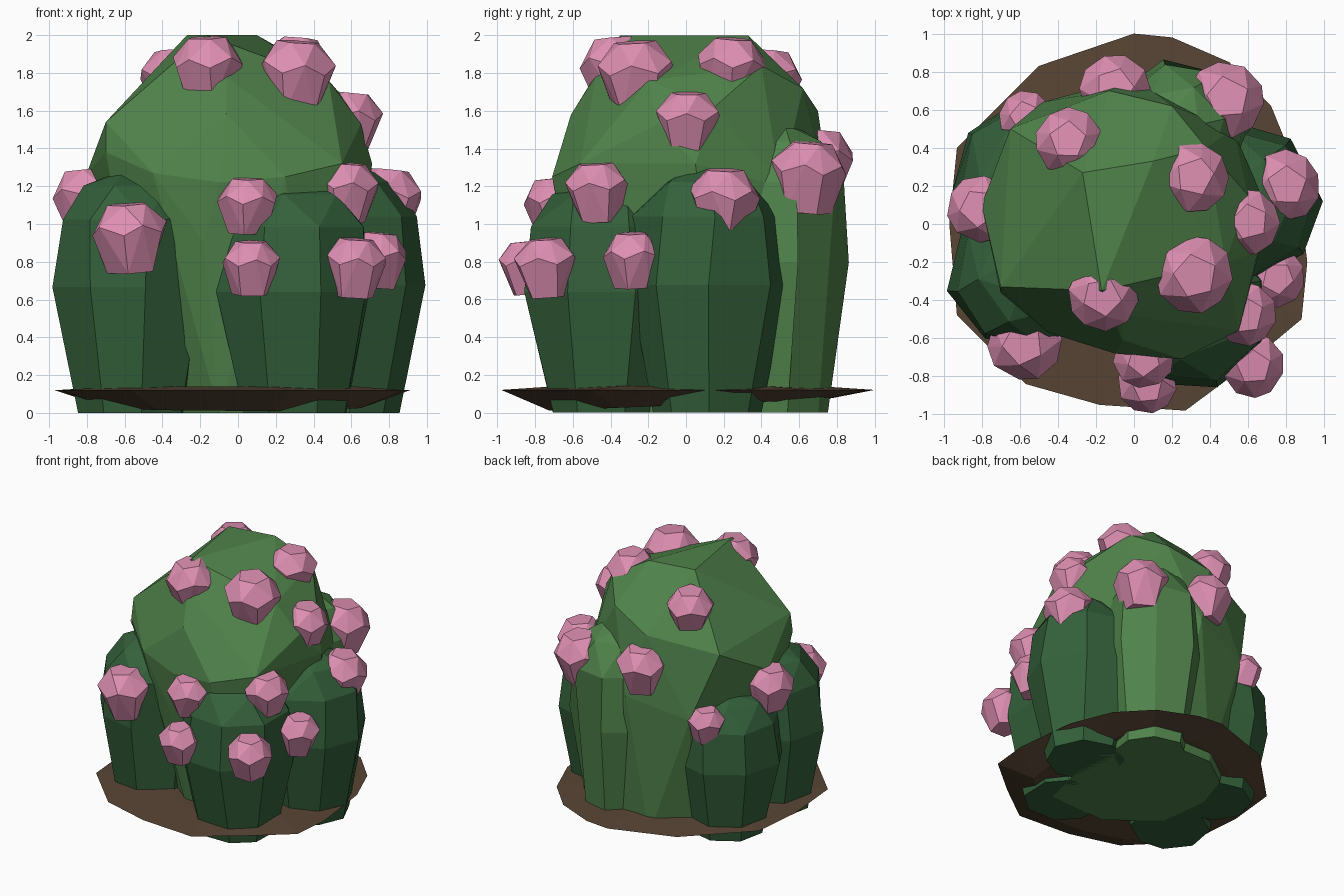
import bpy, bmesh, math, random
from mathutils import Vector, Matrix

random.seed(4)
if "Cube" in bpy.data.objects:
    bpy.data.objects.remove(bpy.data.objects["Cube"], do_unlink=True)


def material(name, r, g, b):
    m = bpy.data.materials.new(name)
    m.use_nodes = True
    m.diffuse_color = (r, g, b, 1)
    m.node_tree.nodes["Principled BSDF"].inputs["Base Color"].default_value = (r, g, b, 1)
    return m


LIGHT = material("light green", 0.080, 0.225, 0.070)
DARK = material("dark green", 0.034, 0.117, 0.043)
PINK = material("blossom pink", 0.73, 0.275, 0.445)
SOIL = material("soil brown", 0.097, 0.060, 0.035)


def hull(name, points, mat, merge=12):
    """Flat-faced convex solid around the points, with near-flat faces merged."""
    bm = bmesh.new()
    for p in points:
        bm.verts.new(p)
    out = bmesh.ops.convex_hull(bm, input=bm.verts)
    loose = {g for g in out["geom_interior"] + out["geom_unused"]
             if isinstance(g, bmesh.types.BMVert)}
    bmesh.ops.delete(bm, geom=list(loose), context="VERTS")
    bmesh.ops.dissolve_limit(bm, angle_limit=math.radians(merge),
                             verts=bm.verts, edges=bm.edges)
    bmesh.ops.recalc_face_normals(bm, faces=bm.faces)
    me = bpy.data.meshes.new(name)
    bm.to_mesh(me)
    bm.free()
    me.materials.append(mat)
    ob = bpy.data.objects.new(name, me)
    bpy.context.collection.objects.link(ob)
    return ob


def ring(n, radius, z, turn=0.0, jitter=0.0):
    pts = []
    for i in range(n):
        a = turn + math.tau * (i + random.uniform(-jitter, jitter)) / n
        r = radius * (1 + random.uniform(-jitter, jitter) * 0.4)
        pts.append(Vector((r * math.cos(a), r * math.sin(a), z)))
    return pts


def lobe(name, x, y, radius, height, mat):
    """Upright rounded stem, widest in the middle, with a faceted cap."""
    turn = random.uniform(0, 1)
    pts = []
    for zf, rf in ((0, 0.69), (0.52, 1.0), (0.8, 0.92)):
        pts += ring(8, radius * rf, height * zf, turn, 0.08)
    pts += ring(6, radius * 0.62, height * 0.94, turn, 0.12)
    pts += ring(3, radius * 0.25, height, turn, 0.1)
    return hull(name, [p + Vector((x, y, 0)) for p in pts], mat)


def blossom(name, x, y, z, r):
    """Faceted bud, narrow at its flat base."""
    turn = random.uniform(0, math.tau)
    pts = ring(5, r * 0.66, -r * 0.92, turn, 0.06)
    pts += ring(5, r, r * 0.12, turn, 0.06)
    pts += ring(5, r * 0.98, r * 0.36, turn + math.pi / 5, 0.06)
    pts += ring(5, r * 0.55, r * 0.88, turn, 0.08)
    lean = Matrix.Rotation(0.1, 3, Vector((-y, x, 0)))
    return hull(name, [lean @ p + Vector((x, y, z)) for p in pts], PINK, 8)


# Large central stem, reaching the ground at the back
hull("main_stem", [
    (-0.27, 0.27, 2), (0.1, 0.33, 2), (-0.17, -0.35, 2),
    (0.38, 0.4, 1.84), (0.2, 0.62, 1.72), (-0.13, 0.7, 1.6), (-0.65, 0.5, 1.5),
    (-0.7, -0.33, 1.54), (-0.06, -0.48, 1.78), (-0.06, -0.61, 1.58),
    (0.48, -0.2, 1.76), (0.6, 0.15, 1.62), (0.65, -0.15, 1.53),
    (-0.7, -0.36, 1.38), (-0.45, -0.57, 1.27), (-0.1, -0.68, 1.22), (0.25, -0.71, 1.25),
    (0.55, -0.56, 1.32), (0.71, 0.05, 1.32), (0.52, 0.5, 1.2), (0, 0.77, 1.1),
    (-0.48, 0.64, 0.98), (-0.8, 0.1, 1.27), (-0.18, -0.62, 0.9), (0.3, -0.6, 0.8),
    (-0.45, -0.2, 0), (-0.1, -0.48, 0), (0.4, -0.45, 0), (0.55, 0.2, 0),
    (0.2, 0.68, 0), (-0.15, 0.68, 0), (-0.4, 0.5, 0), (-0.5, 0.2, 0)], LIGHT, 6)

# Back stem shares the light colour
lobe("back_stem", 0.25, 0.49, 0.38, 1.53, LIGHT)

# Dark side stems
for name, x, y, r, h in (
        ("right_front_stem", -0.56, -0.26, 0.42, 1.28),
        ("right_back_stem", -0.55, 0.25, 0.4, 1.12),
        ("front_stem", 0.3, -0.44, 0.43, 1.23),
        ("left_stem", 0.56, 0.11, 0.42, 1.3)):
    lobe(name, x, y, r, h, DARK)

# Blossoms
for i, spot in enumerate((
        (-0.57, -0.62, 0.93, 0.2), (0.07, -0.84, 0.77, 0.155),
        (0.62, -0.74, 0.77, 0.17), (0.74, -0.28, 0.81, 0.16),
        (0.05, -0.7, 1.1, 0.16), (0.58, -0.47, 1.17, 0.17),
        (0.79, 0.2, 1.12, 0.19), (0.48, 0.65, 1.25, 0.205),
        (-0.1, 0.7, 1.33, 0.19), (-0.57, 0.56, 0.95, 0.14),
        (-0.8, 0.08, 1.13, 0.18), (0.31, -0.26, 1.78, 0.21),
        (-0.16, -0.37, 1.82, 0.19), (0.31, 0.24, 1.82, 0.185),
        (-0.34, 0.43, 1.76, 0.18), (0.59, 0.01, 1.54, 0.175))):
    blossom("blossom_%d" % (i + 1), *spot)

# Soil mound: irregular rim, shallow crown and sunken underside
rim = [(0, 1), (0.2, 0.98), (0.5, 0.85), (0.72, 0.62), (0.85, 0.3), (0.91, -0.2),
       (0.88, -0.5), (0.58, -0.75), (0.27, -0.98), (-0.18, -0.95), (-0.57, -0.84),
       (-0.93, -0.48), (-0.97, 0), (-0.93, 0.4), (-0.5, 0.83)]
mound = [(x, y, 0.12) for x, y in rim]
mound += [(x * 0.7, y * 0.7, 0.14) for x, y in rim]
mound += [(x * 0.74, y * 0.74, 0.04 + 0.03 * y) for x, y in rim]
hull("soil", mound, SOIL, 3)
